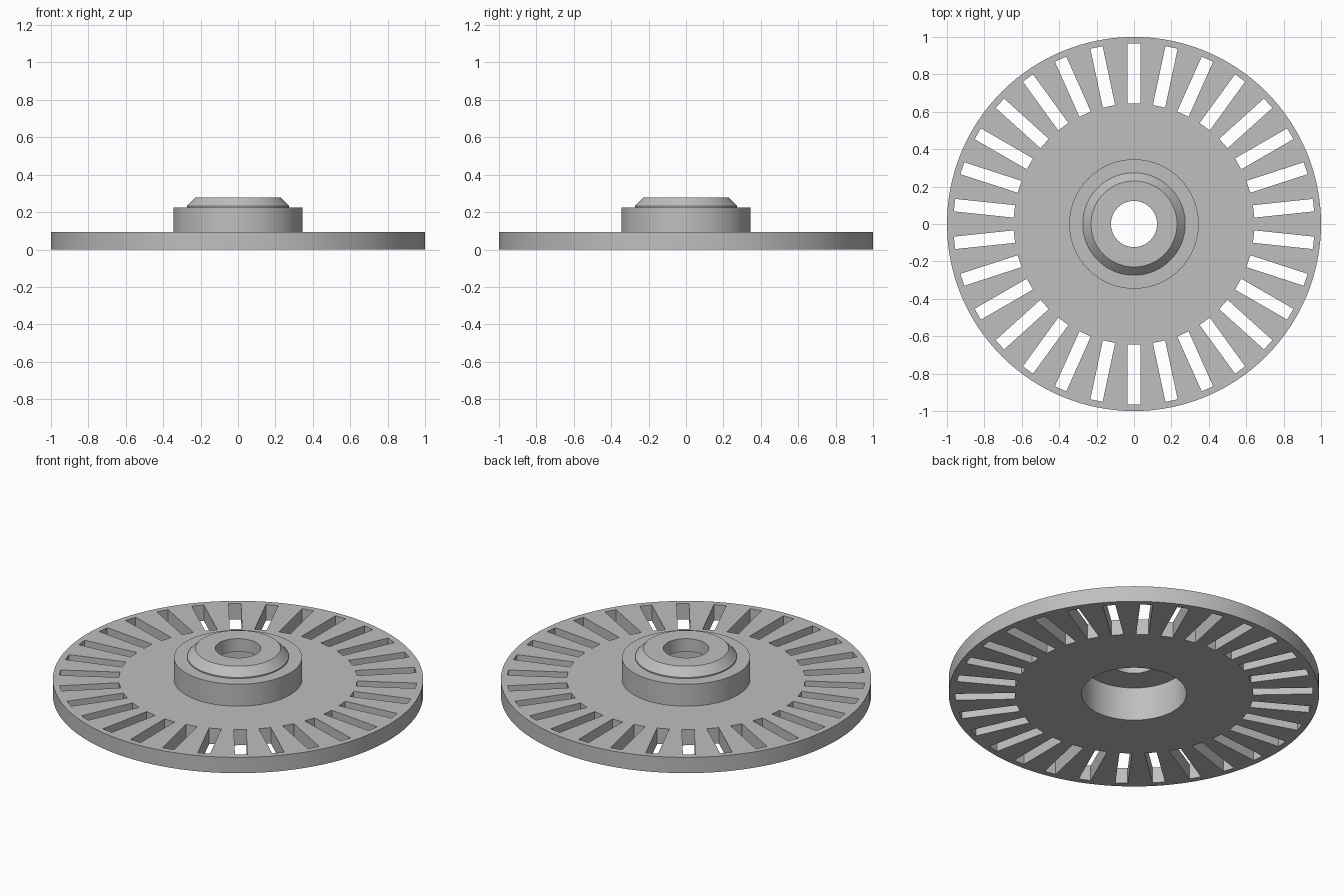
import bpy
import bmesh
from math import radians, tau
from mathutils import Matrix, Vector

SLOTS = 30
SEGMENTS = 128

default_cube = bpy.data.objects.get("Cube")
if default_cube:
    bpy.data.objects.remove(default_cube, do_unlink=True)

# Plain grey finish
grey = bpy.data.materials.new("grey")
grey.use_nodes = True
colour = (0.52, 0.52, 0.52, 1)
grey.diffuse_color = colour
grey.node_tree.nodes["Principled BSDF"].inputs["Base Color"].default_value = colour


def make_object(name, bm):
    bmesh.ops.recalc_face_normals(bm, faces=bm.faces)
    mesh = bpy.data.meshes.new(name)
    bm.to_mesh(mesh)
    bm.free()
    obj = bpy.data.objects.new(name, mesh)
    bpy.context.collection.objects.link(obj)
    return obj


def lathe(name, profile):
    """Turn a closed (radius, height) outline around the z axis."""
    bm = bmesh.new()
    verts = [bm.verts.new((r, 0, z)) for r, z in profile]
    edges = [bm.edges.new((a, b)) for a, b in zip(verts, verts[1:] + verts[:1])]
    bmesh.ops.spin(bm, geom=verts + edges, cent=(0, 0, 0), axis=(0, 0, 1),
                   angle=tau, steps=SEGMENTS, use_merge=True)
    bmesh.ops.remove_doubles(bm, verts=bm.verts, dist=0.0001)
    return make_object(name, bm)


# Disc, raised hub, chamfered collar and stepped bore in one turned body
wheel = lathe("slotted_wheel", [
    (0.283, 0), (1, 0), (1, 0.094),            # disc
    (0.346, 0.094), (0.346, 0.225),            # hub
    (0.274, 0.225), (0.274, 0.232),            # collar
    (0.23, 0.278), (0.123, 0.278),
    (0.123, 0.2), (0.283, 0.2),                # bore
])
wheel.data.materials.append(grey)

# Ring of radial slot cutters
bm = bmesh.new()
for i in range(SLOTS):
    turn = Matrix.Rotation(tau * i / SLOTS, 4, "Z")
    place = Matrix.Translation(Vector((0, 0.804, 0.05)))
    size = Matrix.Diagonal((0.067, 0.322, 0.3, 1))
    bmesh.ops.create_cube(bm, size=1, matrix=turn @ place @ size)
cutter = make_object("slot_cutter", bm)
cutter.hide_render = True

# Cut the slots through the disc
cut = wheel.modifiers.new("slots", "BOOLEAN")
cut.operation = "DIFFERENCE"
cut.solver = "EXACT"
cut.object = cutter
bpy.ops.object.select_all(action="DESELECT")
wheel.select_set(True)
bpy.context.view_layer.objects.active = wheel
bpy.ops.object.modifier_apply(modifier=cut.name)
bpy.data.objects.remove(cutter, do_unlink=True)

bpy.ops.object.shade_smooth_by_angle(angle=radians(25))
